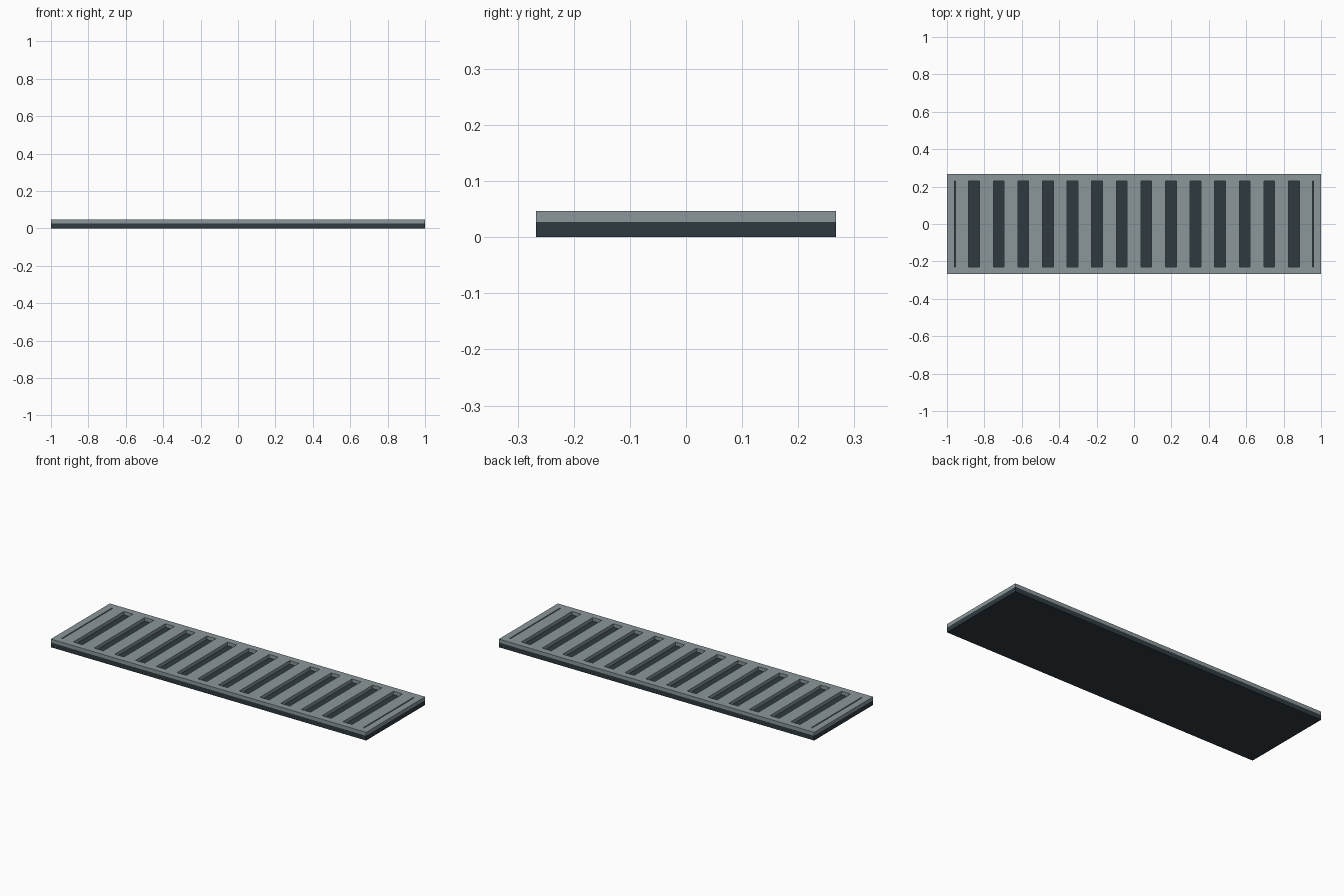
import bpy, bmesh

if "Cube" in bpy.data.objects:
    bpy.data.objects.remove(bpy.data.objects["Cube"])

L, W = 1.0, 0.267          # half length, half width
Z_MID, Z_TOP = 0.027, 0.047
SLOT_Y = 0.229             # half length of the slots


def material(name, rgb):
    m = bpy.data.materials.new(name)
    m.diffuse_color = (*rgb, 1)
    m.use_nodes = True
    m.node_tree.nodes["Principled BSDF"].inputs["Base Color"].default_value = m.diffuse_color
    return m


def add_object(name, bm, mat):
    bmesh.ops.recalc_face_normals(bm, faces=bm.faces)
    me = bpy.data.meshes.new(name)
    bm.to_mesh(me)
    bm.free()
    me.materials.append(mat)
    ob = bpy.data.objects.new(name, me)
    bpy.context.collection.objects.link(ob)
    return ob


grey = material("light grey metal", (0.26, 0.31, 0.325))
dark = material("dark slate", (0.028, 0.043, 0.051))

# Dark base tray
bm = bmesh.new()
bmesh.ops.create_cube(bm, size=1)
for v in bm.verts:
    v.co = (v.co.x * 2 * L, v.co.y * 2 * W, (v.co.z + 0.5) * Z_MID)
add_object("base_plate", bm, dark)

# Grate: 14 wide slots and a thin groove near each end
slots = [(-0.855 + i * 1.71 / 13, 0.029) for i in range(14)]
slots = [(-0.957, 0.003)] + slots + [(0.957, 0.003)]
xs = [-L] + [c + s * h for c, h in slots for s in (-1, 1)] + [L]
ys = [-W, -SLOT_Y, SLOT_Y, W]

bm = bmesh.new()
grid = [[bm.verts.new((x, y, Z_MID)) for y in ys] for x in xs]
for i in range(len(xs) - 1):
    for j in range(3):
        if j == 1 and i % 2 == 1:      # open slot cell
            continue
        bm.faces.new((grid[i][j], grid[i + 1][j], grid[i + 1][j + 1], grid[i][j + 1]))
res = bmesh.ops.extrude_face_region(bm, geom=bm.faces[:], use_keep_orig=True)
for v in res["geom"]:
    if isinstance(v, bmesh.types.BMVert):
        v.co.z = Z_TOP
add_object("slotted_grate", bm, grey)
